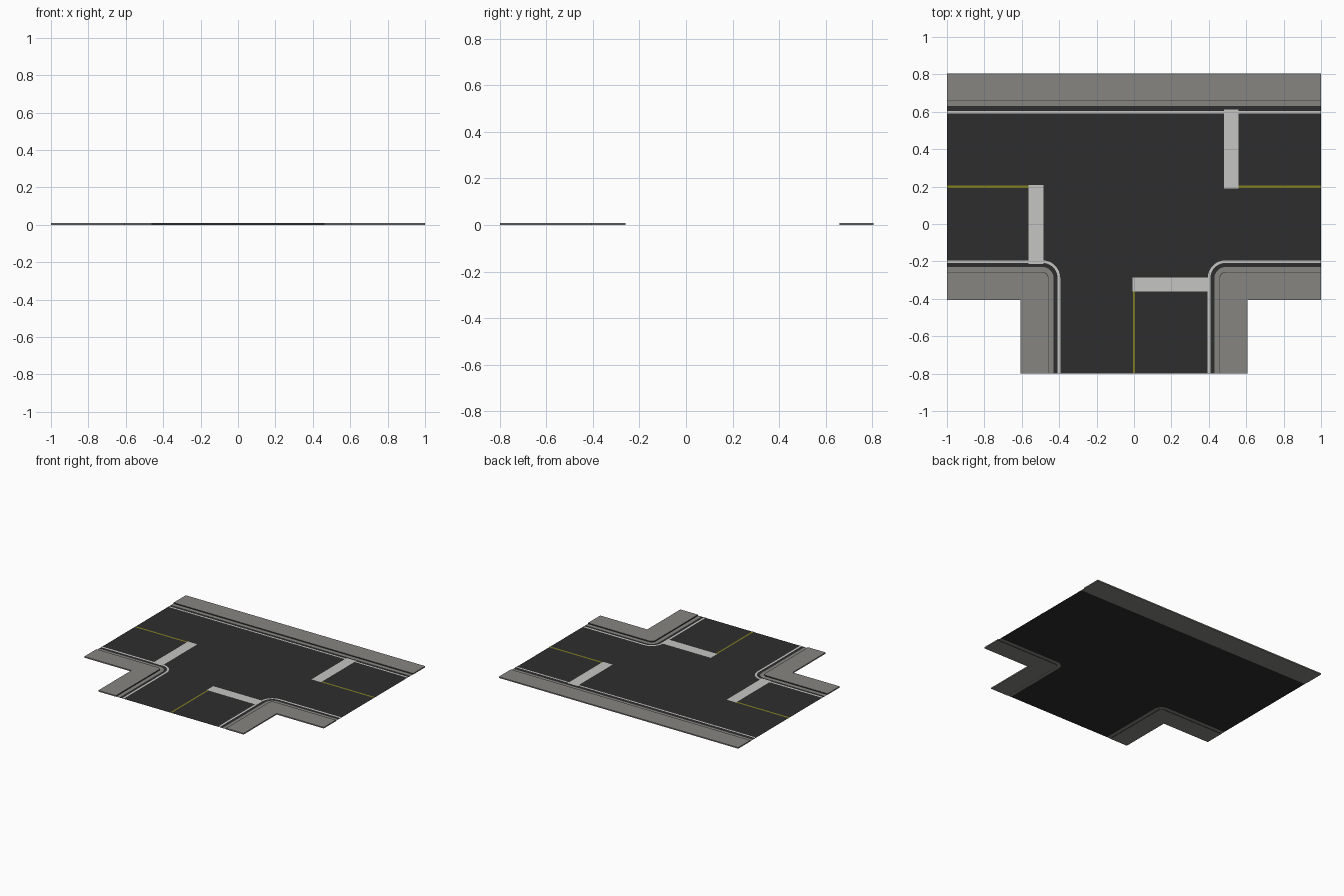
import bpy, bmesh, math

if "Cube" in bpy.data.objects:
    bpy.data.objects.remove(bpy.data.objects["Cube"])


def material(name, rgb):
    m = bpy.data.materials.new(name)
    m.diffuse_color = (*rgb, 1)
    m.use_nodes = True
    m.node_tree.nodes["Principled BSDF"].inputs["Base Color"].default_value = m.diffuse_color
    return m


ASPHALT = material("asphalt", (0.027, 0.027, 0.027))
CONCRETE = material("concrete", (0.24, 0.235, 0.22))
JOINT = material("dark joint", (0.05, 0.05, 0.047))
WHITE = material("white paint", (0.56, 0.56, 0.54))
YELLOW = material("yellow paint", (0.235, 0.21, 0.015))

ROAD_Z, PAINT_Z, WALK_Z = 0.002, 0.0035, 0.009


def finish(bm, name, mats):
    me = bpy.data.meshes.new(name)
    bm.to_mesh(me)
    bm.free()
    for m in mats:
        me.materials.append(m)
    ob = bpy.data.objects.new(name, me)
    bpy.context.collection.objects.link(ob)
    return ob


def sheet(name, pts, z, mat):
    """Flat polygon facing up."""
    bm = bmesh.new()
    f = bm.faces.new([bm.verts.new((x, y, z)) for x, y in pts])
    f.normal_update()
    if f.normal.z < 0:
        f.normal_flip()
    return finish(bm, name, [mat])


def rect(name, x0, x1, y0, y1, z, mat):
    return sheet(name, [(x0, y0), (x1, y0), (x1, y1), (x0, y1)], z, mat)


def ribbon(name, a, b, z, mat):
    """Strip of quads between two paths with equal point counts."""
    bm = bmesh.new()
    va = [bm.verts.new((x, y, z)) for x, y in a]
    vb = [bm.verts.new((x, y, z)) for x, y in b]
    for i in range(len(a) - 1):
        f = bm.faces.new((va[i], va[i + 1], vb[i + 1], vb[i]))
        f.normal_update()
        if f.normal.z < 0:
            f.normal_flip()
    return finish(bm, name, [mat])


def slab(name, pts, inner_count):
    """Closed pavement slab; the first inner_count points form the kerb face."""
    bm = bmesh.new()
    lo = [bm.verts.new((x, y, 0)) for x, y in pts]
    hi = [bm.verts.new((x, y, WALK_Z)) for x, y in pts]
    bm.faces.new(lo)
    bm.faces.new(hi)
    n = len(pts)
    for i in range(n):
        j = (i + 1) % n
        f = bm.faces.new((lo[i], lo[j], hi[j], hi[i]))
        f.material_index = 1 if i < inner_count - 1 else 0
    bmesh.ops.recalc_face_normals(bm, faces=bm.faces)
    return finish(bm, name, [CONCRETE, JOINT])


def corner(s, d):
    """Rounded kerb path, offset d outward from the white edge line; s is the side."""
    cx, cy, r = 0.49, -0.29, 0.09 - d
    pts = [(1, cy + r)]
    for i in range(11):
        a = math.pi / 2 * (1 + i / 10)
        pts.append((cx + r * math.cos(a), cy + r * math.sin(a)))
    pts.append((cx - r, -0.8))
    return [(s * x, y) for x, y in pts]


# T-shaped road surface
sheet("road_surface", corner(1, 0.03) + corner(-1, 0.03)[::-1]
      + [(-1, 0.63), (1, 0.63)], ROAD_Z, ASPHALT)

# Two corner pavements with gutter, joint and painted edge line
for s, side in ((1, "right"), (-1, "left")):
    ribbon(side + "_edge_line", corner(s, -0.006), corner(s, 0.008), PAINT_Z, WHITE)
    ribbon(side + "_gutter", corner(s, 0.03), corner(s, 0.056), ROAD_Z, CONCRETE)
    ribbon(side + "_joint", corner(s, 0.056), corner(s, 0.06), ROAD_Z, JOINT)
    inner = corner(s, 0.06)
    outer = [(s * 0.607, -0.8), (s * 0.607, -0.405), (s, -0.405)]
    slab(side + "_pavement", inner + outer, len(inner))

# Straight pavement along the back
rect("back_edge_line", -1, 1, 0.592, 0.604, PAINT_Z, WHITE)
rect("back_gutter", -1, 1, 0.63, 0.657, ROAD_Z, CONCRETE)
rect("back_joint", -1, 1, 0.657, 0.66, ROAD_Z, JOINT)
slab("back_pavement", [(-1, 0.66), (1, 0.66), (1, 0.805), (-1, 0.805)], 2)

# Stop bars
rect("left_stop_bar", -0.563, -0.485, -0.213, 0.208, PAINT_Z + 0.001, WHITE)
rect("right_stop_bar", 0.48, 0.56, 0.19, 0.612, PAINT_Z + 0.001, WHITE)
rect("front_stop_bar", -0.008, 0.408, -0.362, -0.285, PAINT_Z + 0.001, WHITE)

# Yellow centre lines
rect("left_centre_line", -1, -0.563, 0.193, 0.207, PAINT_Z, YELLOW)
rect("right_centre_line", 0.56, 1, 0.193, 0.207, PAINT_Z, YELLOW)
rect("front_centre_line", -0.006, 0.006, -0.8, -0.362, PAINT_Z, YELLOW)
